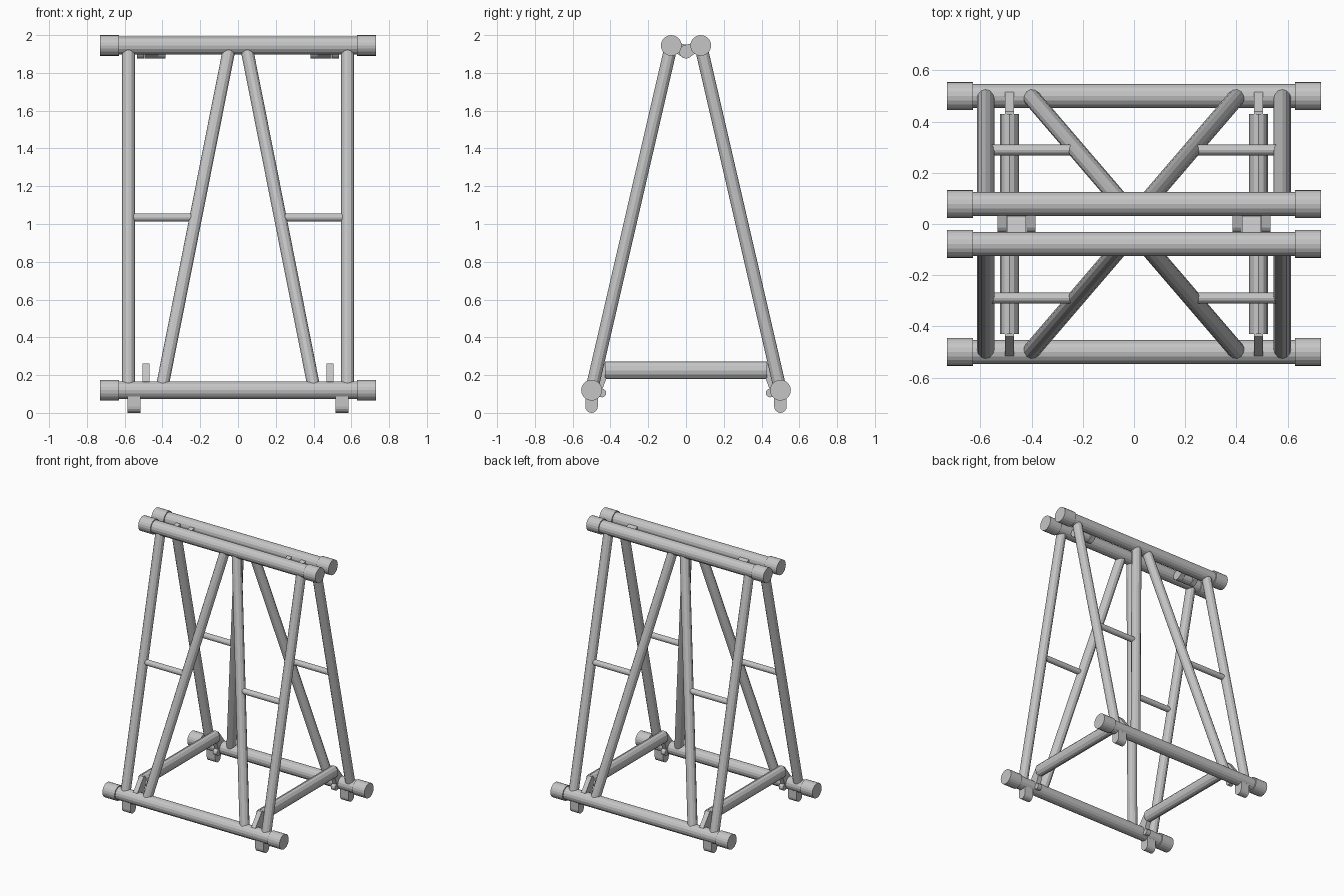
import bpy, bmesh, math
from mathutils import Vector, Matrix

cube = bpy.data.objects.get("Cube")
if cube:
    bpy.data.objects.remove(cube, do_unlink=True)

steel = bpy.data.materials.new("steel_grey")
steel.use_nodes = True
steel.diffuse_color = (0.56, 0.56, 0.56, 1)
steel.node_tree.nodes["Principled BSDF"].inputs["Base Color"].default_value = (0.56, 0.56, 0.56, 1)


def finish(name, bm):
    mesh = bpy.data.meshes.new(name)
    bmesh.ops.recalc_face_normals(bm, faces=bm.faces[:])
    bm.to_mesh(mesh)
    bm.free()
    mesh.materials.append(steel)
    obj = bpy.data.objects.new(name, mesh)
    bpy.context.collection.objects.link(obj)
    return obj


def tube(name, a, b, r, sides=12, caps=True, squash=1.0):
    """Straight round bar from a to b; squash narrows it in x."""
    a, b = Vector(a), Vector(b)
    d = b - a
    bm = bmesh.new()
    rot = d.to_track_quat('Z', 'Y').to_matrix().to_4x4()
    bmesh.ops.create_cone(bm, cap_ends=caps, segments=sides, radius1=r, radius2=r,
                          depth=d.length, matrix=Matrix.Translation((a + b) / 2) @ rot)
    if squash != 1.0:
        for v in bm.verts:
            v.co.x = a.x + (v.co.x - a.x) * squash
    return finish(name, bm)


def plate(name, x, width, outline):
    """Side outline in (y, z), extruded across x."""
    bm = bmesh.new()
    face = bm.faces.new([bm.verts.new((x - width / 2, y, z)) for y, z in outline])
    ext = bmesh.ops.extrude_face_region(bm, geom=[face])
    moved = [g for g in ext["geom"] if isinstance(g, bmesh.types.BMVert)]
    bmesh.ops.translate(bm, vec=(width, 0, 0), verts=moved)
    return finish(name, bm)


BOT_Y, BOT_Z = 0.5, 0.12
TOP_Y, TOP_Z = 0.078, 1.945

for sy, face in ((-1, "front"), (1, "back")):
    # Horizontal chords with thicker end sleeves
    for level, y, z in (("bottom", BOT_Y, BOT_Z), ("top", TOP_Y, TOP_Z)):
        tube(f"{face}_{level}_chord", (-0.7, sy * y, z), (0.7, sy * y, z), 0.047, 16)
        for sx, side in ((-1, "right"), (1, "left")):
            tube(f"{face}_{level}_{side}_sleeve", (sx * 0.63, sy * y, z),
                 (sx * 0.73, sy * y, z), 0.055, 20)

    for sx, side in ((-1, "right"), (1, "left")):
        tag = f"{face}_{side}"
        # Upright, diagonal and short rung
        tube(tag + "_leg", (sx * 0.58, sy * BOT_Y, BOT_Z), (sx * 0.58, sy * TOP_Y, TOP_Z), 0.034)
        tube(tag + "_diagonal", (sx * 0.405, sy * BOT_Y, BOT_Z),
             (sx * 0.043, sy * TOP_Y, TOP_Z), 0.034)
        tube(tag + "_rung", (sx * 0.225, sy * 0.289, 1.035), (sx * 0.57, sy * 0.289, 1.035), 0.021)

        # Foot tab with rounded underside
        arc = [(sy * BOT_Y + 0.033 * math.cos(t), 0.033 + 0.033 * math.sin(t))
               for t in [math.pi + math.pi * i / 8 for i in range(9)]]
        plate(tag + "_foot", sx * 0.55, 0.07,
              arc + [(sy * BOT_Y + 0.033, 0.11), (sy * BOT_Y - 0.033, 0.11)])

        # Gusset and pin joining the cross bar to the chord
        gusset = [(0.42, 0.262), (0.44, 0.262), (0.515, 0.165), (0.5, 0.12),
                  (0.455, 0.09), (0.445, 0.12), (0.42, 0.185)]
        plate(tag + "_gusset", sx * 0.487, 0.035, [(sy * y, z) for y, z in gusset])
        tube(tag + "_pin", (sx * 0.47, sy * 0.445, 0.105), (sx * 0.504, sy * 0.445, 0.105), 0.023)

# Cross bars between the two bottom chords, and hinges under the top chords
for sx, side in ((-1, "right"), (1, "left")):
    tube(side + "_cross_bar", (sx * 0.487, -0.43, 0.225), (sx * 0.487, 0.43, 0.225),
         0.046, 12, caps=False, squash=0.8)
    for part, offset, width, sy in (("outer", 0.057, 0.036, 1), ("middle", 0, 0.074, -1),
                                    ("inner", -0.057, 0.036, 1)):
        x = sx * (0.459 + offset)
        tube(f"{side}_{part}_hinge_knuckle", (x - width / 2, 0, 1.912),
             (x + width / 2, 0, 1.912), 0.036, 16)
        plate(f"{side}_{part}_hinge_arm", x, width,
              [(sy * y, z) for y, z in ((-0.01, 1.946), (0.06, 1.965), (0.07, 1.92), (0.015, 1.879))])
